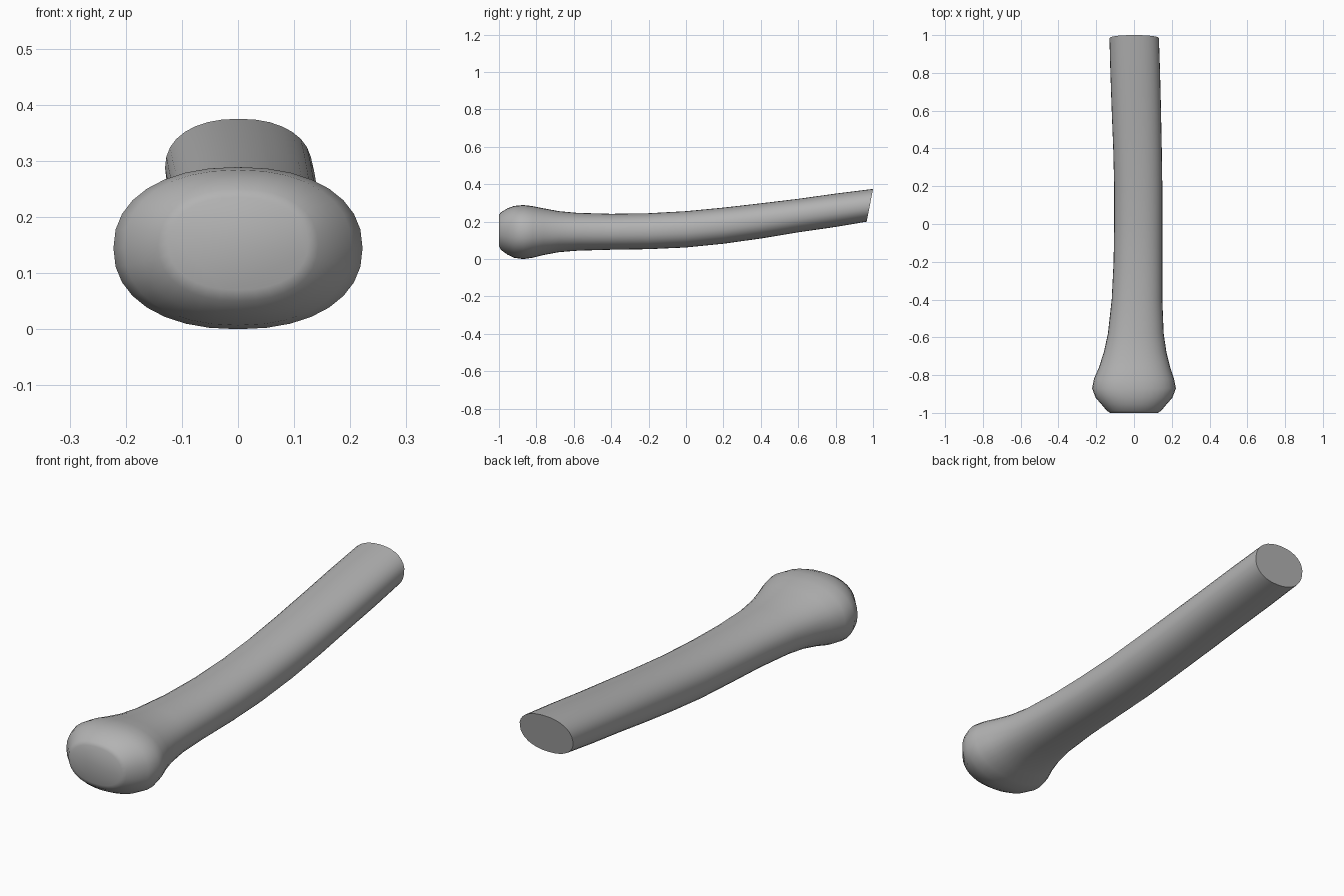
import bpy, bmesh, math

if "Cube" in bpy.data.objects:
    bpy.data.objects.remove(bpy.data.objects["Cube"])

SIDES = 32
# Sections along the handle: y, x left, x right, z bottom, z top
SECTIONS = [
    (-1.0, -.125, .125, .07, .235),
    (-.99, -.143, .143, .05, .25),
    (-.955, -.172, .172, .024, .271),
    (-.92, -.203, .203, .007, .284),
    (-.87, -.222, .222, .0, .289),
    (-.82, -.212, .212, .007, .283),
    (-.76, -.186, .192, .022, .271),
    (-.68, -.16, .172, .037, .256),
    (-.58, -.138, .157, .045, .247),
    (-.4, -.118, .15, .05, .242),
    (-.2, -.108, .15, .053, .245),
    (0, -.105, .15, .062, .256),
    (.2, -.105, .15, .082, .275),
    (.4, -.11, .147, .11, .298),
    (.6, -.118, .143, .143, .322),
    (.8, -.125, .138, .172, .35),
    (.983, -.13, .132, .2, .375),
]


def power(v, e):
    return math.copysign(abs(v) ** e, v)


grey = bpy.data.materials.new("grey")
grey.diffuse_color = (.45, .45, .45, 1)
grey.use_nodes = True
grey.node_tree.nodes["Principled BSDF"].inputs["Base Color"].default_value = grey.diffuse_color

# Handle: rounded oval sections lofted from the knob to the slanted cut
bm = bmesh.new()
rings = []
for i, (y, x0, x1, z0, z1) in enumerate(SECTIONS):
    ring = []
    for k in range(SIDES):
        a = 2 * math.pi * k / SIDES
        x = (x0 + x1) / 2 + (x1 - x0) / 2 * power(math.cos(a), .9)
        s = power(math.sin(a), .9)
        z = (z0 + z1) / 2 + (z1 - z0) / 2 * s
        slant = .017 * s if i == len(SECTIONS) - 1 else 0
        ring.append(bm.verts.new((x, y + slant, z)))
    rings.append(ring)
for a, b in zip(rings, rings[1:]):
    for k in range(SIDES):
        n = (k + 1) % SIDES
        bm.faces.new((a[k], a[n], b[n], b[k]))
bm.faces.new(rings[0])
bm.faces.new(rings[-1])
bmesh.ops.recalc_face_normals(bm, faces=bm.faces)

mesh = bpy.data.meshes.new("handle")
bm.to_mesh(mesh)
bm.free()
mesh.materials.append(grey)
handle = bpy.data.objects.new("handle", mesh)
bpy.context.collection.objects.link(handle)
bpy.context.view_layer.objects.active = handle
handle.select_set(True)
bpy.ops.object.shade_smooth_by_angle(angle=math.radians(65))
